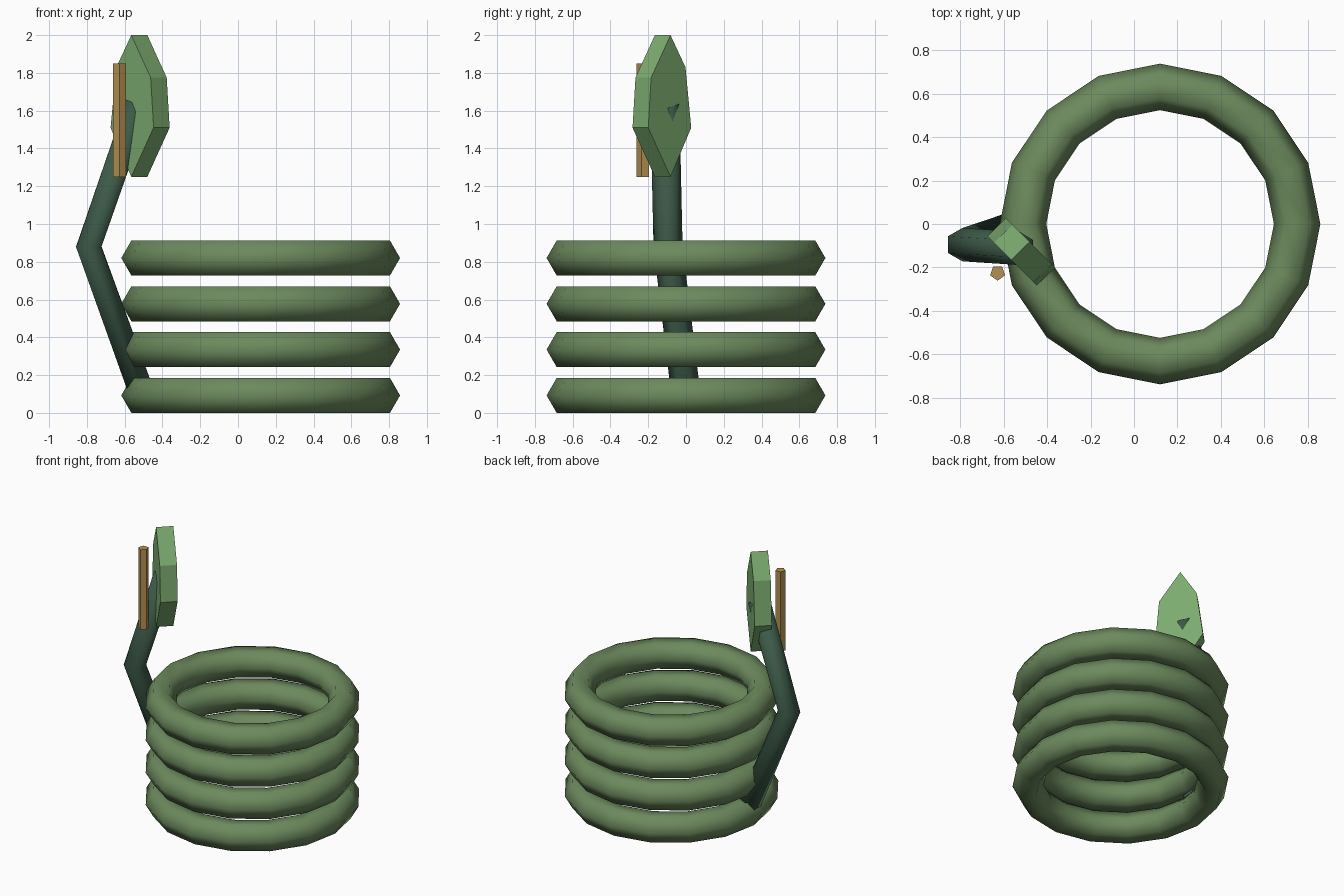
import bpy, bmesh, math
from mathutils import Vector

if "Cube" in bpy.data.objects:
    bpy.data.objects.remove(bpy.data.objects["Cube"])


def material(name, rgb):
    m = bpy.data.materials.new(name)
    m.diffuse_color = (*rgb, 1)
    m.use_nodes = True
    m.node_tree.nodes["Principled BSDF"].inputs["Base Color"].default_value = m.diffuse_color
    return m


coil_green = material("coil green", (0.15, 0.255, 0.11))
stem_green = material("dark stem green", (0.047, 0.105, 0.067))
leaf_green = material("leaf green", (0.2, 0.41, 0.16))
tan = material("tan wood", (0.45, 0.28, 0.085))


def loft(name, rings, mat, smooth=False):
    """Skin a list of equal-sized point loops and cap both ends."""
    bm = bmesh.new()
    loops = [[bm.verts.new(p) for p in ring] for ring in rings]
    for a, b in zip(loops, loops[1:]):
        for i in range(len(a)):
            j = (i + 1) % len(a)
            bm.faces.new((a[i], a[j], b[j], b[i]))
    bm.faces.new(loops[0])
    bm.faces.new(loops[-1])
    bmesh.ops.recalc_face_normals(bm, faces=bm.faces)
    for f in bm.faces:
        f.smooth = smooth
    me = bpy.data.meshes.new(name)
    bm.to_mesh(me)
    bm.free()
    ob = bpy.data.objects.new(name, me)
    bpy.context.collection.objects.link(ob)
    me.materials.append(mat)
    return ob


# Stack of four coil rings
for i in range(4):
    bpy.ops.mesh.primitive_torus_add(
        location=(0.12, 0, 0.0925 + 0.2425 * i), major_segments=16,
        minor_segments=6, major_radius=0.631, minor_radius=0.107)
    ring = bpy.context.object
    ring.name = f"coil_ring_{i + 1}"
    ring.data.materials.append(coil_green)
    bpy.ops.object.shade_smooth()

# Bent six-sided stem
path = [Vector(p) for p in ((-0.505, 0, 0.0925), (-0.79, -0.095, 0.88),
                            (-0.528, -0.112, 1.635))]
sections = []
for i, p in enumerate(path):
    tangent = (path[min(i + 1, 2)] - path[max(i - 1, 0)]).normalized()
    across = Vector((0, 1, 0))
    across = (across - tangent * across.dot(tangent)).normalized()
    up = tangent.cross(across)
    sections.append([p + 0.077 * (math.cos(k * math.pi / 3) * across
                                  + math.sin(k * math.pi / 3) * up)
                     for k in range(6)])
loft("bent_stem", sections, stem_green, True)

# Flat pointed head, turned 45 degrees: (offset along plate, height)
profile = [(0, 2.0), (0.145, 1.775), (0.167, 1.51),
           (0, 1.25), (-0.155, 1.51), (-0.112, 1.83)]
d = math.sqrt(0.5)
loft("pointed_head", [[(cx + s * d, cy - s * d, z) for s, z in profile]
                      for cx, cy in ((-0.565, -0.165), (-0.48, -0.082))],
     leaf_green)

# Thin five-sided upright rod
loft("upright_rod", [[(-0.628 + 0.036 * math.cos(a), -0.225 + 0.036 * math.sin(a), z)
                      for a in (-math.pi / 2 + k * math.tau / 5 for k in range(5))]
                     for z in (1.25, 1.85)], tan)
